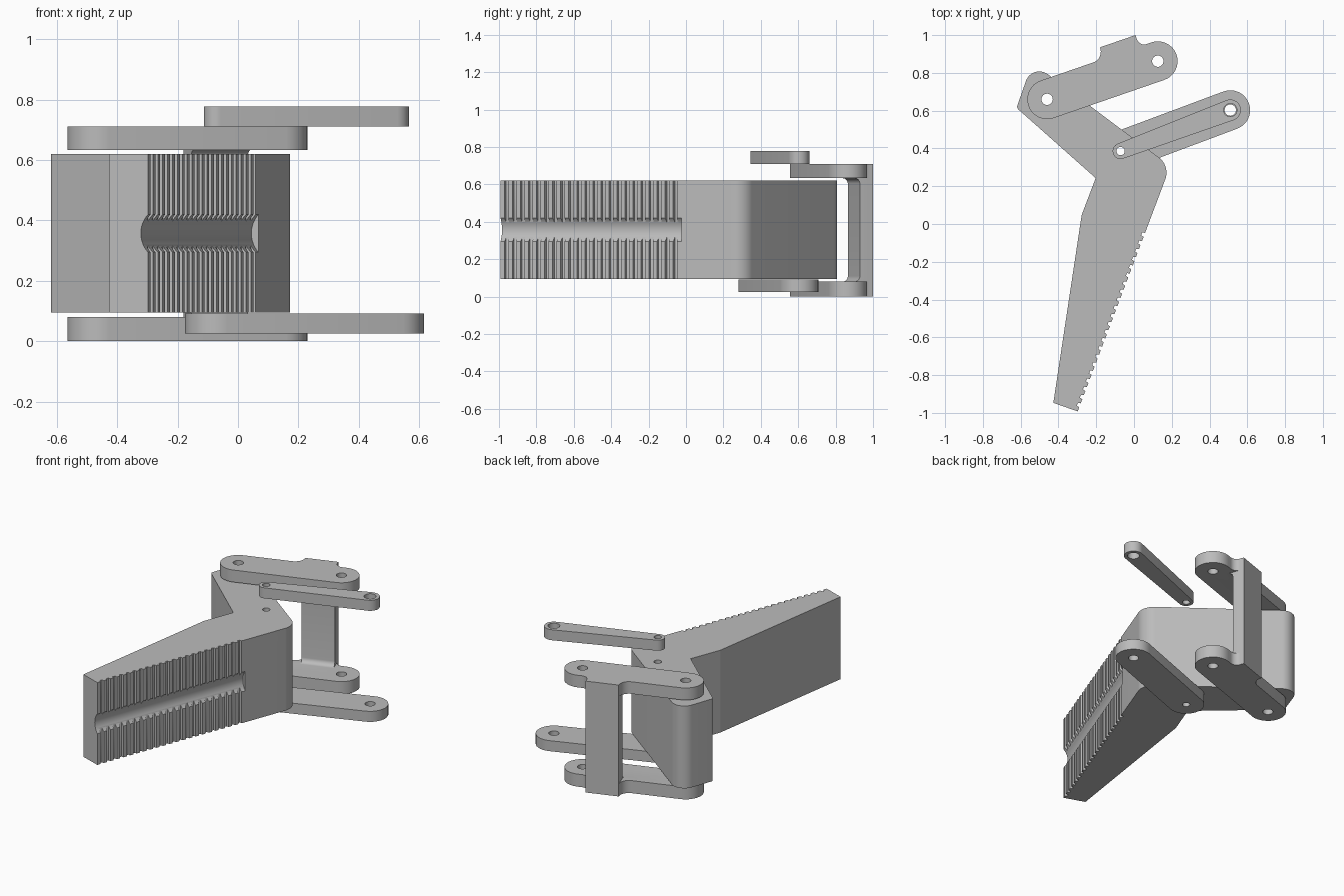
import bpy
import bmesh
from math import radians, cos, sin, asin, atan2, hypot, pi
from mathutils import Vector, Matrix

cube = bpy.data.objects.get("Cube")
if cube:
    bpy.data.objects.remove(cube)

grey = bpy.data.materials.new("plain grey")
grey.use_nodes = True
COLOUR = (0.5, 0.5, 0.5, 1)
grey.diffuse_color = COLOUR
grey.node_tree.nodes["Principled BSDF"].inputs["Base Color"].default_value = COLOUR


def arc(cx, cy, r, start, end, n=16):
    angles = [radians(start + (end - start) * i / n) for i in range(n + 1)]
    return [(cx + r * cos(a), cy + r * sin(a)) for a in angles]


def rounded(corners):
    """Outline from (x, y, corner radius) entries."""
    out = []
    for i, (x, y, r) in enumerate(corners):
        p = Vector((x, y))
        if not r:
            out.append(p)
            continue
        a = (Vector(corners[i - 1][:2]) - p).normalized()
        b = (Vector(corners[(i + 1) % len(corners)][:2]) - p).normalized()
        half = a.angle(b) / 2
        centre = p + (a + b).normalized() * r / sin(half)
        reach = r * cos(half) / sin(half)
        s, e = p + a * reach - centre, p + b * reach - centre
        for k in range(15):
            d = s.lerp(e, k / 14)
            out.append(centre + d.normalized() * r)
    return out


def prism(name, pts, z0, z1, matrix=Matrix()):
    bm = bmesh.new()
    face = bm.faces.new([bm.verts.new((p[0], p[1], z0)) for p in pts])
    grown = bmesh.ops.extrude_face_region(bm, geom=[face])["geom"]
    bmesh.ops.translate(bm, vec=(0, 0, z1 - z0),
                        verts=[v for v in grown if isinstance(v, bmesh.types.BMVert)])
    bm.transform(matrix)
    bmesh.ops.recalc_face_normals(bm, faces=bm.faces)
    mesh = bpy.data.meshes.new(name)
    bm.to_mesh(mesh)
    bm.free()
    mesh.materials.append(grey)
    ob = bpy.data.objects.new(name, mesh)
    bpy.context.collection.objects.link(ob)
    return ob


def combine(ob, others, operation):
    """Boolean the helpers into ob, then discard them."""
    for other in others:
        other.hide_render = True
        mod = ob.modifiers.new("combine", "BOOLEAN")
        mod.operation, mod.object, mod.solver = operation, other, "EXACT"
    graph = bpy.context.evaluated_depsgraph_get()
    mesh = bpy.data.meshes.new_from_object(ob.evaluated_get(graph))
    ob.modifiers.clear()
    ob.data = mesh
    for other in others:
        bpy.data.objects.remove(other)


def hole(centre, r):
    return prism("hole_cutter", arc(centre[0], centre[1], r, 0, 348.75, 31), -0.2, 1)


def smooth(ob):
    bpy.ops.object.select_all(action="DESELECT")
    ob.select_set(True)
    bpy.context.view_layer.objects.active = ob
    bpy.ops.object.shade_smooth_by_angle(angle=radians(30))


def along(start, end):
    """Local frame with x running from start to end."""
    turn = atan2(end[1] - start[1], end[0] - start[0])
    return Matrix.Translation((start[0], start[1], 0)) @ Matrix.Rotation(turn, 4, "Z")


# Pivot positions
KNUCKLE, COUPLER_END = (-0.46, 0.66), (0.126, 0.862)
PIVOT, ROCKER_END = (-0.071, 0.386), (0.51, 0.603)

# Handle body with a ribbed grip edge
tip = Vector((-0.298, -0.992))
face_dir = Vector((0.353, 0.935)).normalized()
inward = Vector((-face_dir.y, face_dir.x))
TEETH, GRIP, DEPTH = 22, 1.01, 0.015
pitch = GRIP / TEETH
ribs = []
for i in range(TEETH):
    for t, d in ((0.0, 0), (0.5, 0), (0.58, DEPTH), (0.92, DEPTH)):
        p = tip + face_dir * pitch * (i + t) + inward * d
        ribs.append((p.x, p.y, 0))
end = tip + face_dir * GRIP
outline = rounded(ribs + [
    (end.x, end.y, 0), (0.192, 0.307, 0.1), (-0.538, 0.854, 0.075),
    (-0.622, 0.615, 0.02), (-0.203, 0.243, 0), (-0.277, 0.048, 0.05),
    (-0.427, -0.947, 0)])
body = prism("handle_body", outline, 0.095, 0.62)

# Round channel along the grip
R, SINK, MID = 0.09, 0.025, 0.357
axis = tip - inward * (R - SINK)
frame = Matrix((
    (inward.x, 0, face_dir.x, axis.x),
    (inward.y, 0, face_dir.y, axis.y),
    (0, 1, 0, MID),
    (0, 0, 0, 1)))
channel = prism("channel_cutter", arc(0, 0, R, 0, 354.375, 63), -0.1, 1.035, frame)
combine(body, [channel, hole(KNUCKLE, 0.03), hole(PIVOT, 0.022)], "DIFFERENCE")
smooth(body)

# Coupler: two plates joined by a cross bar
length = hypot(COUPLER_END[0] - KNUCKLE[0], COUPLER_END[1] - KNUCKLE[1])
W, BACK, U0, U1 = 0.105, 0.169, 0.354, 0.553
plate = (arc(0, 0, W, 90, 270) + arc(length, 0, W, -90, 90)
         + arc(U1 + 0.04, W + 0.04, 0.04, -90, -180, 8)
         + [(U1, BACK), (U0, BACK)]
         + arc(U0 - 0.06, W + 0.06, 0.06, 0, -90, 10))
place = along(KNUCKLE, COUPLER_END)
coupler = prism("coupler_frame", plate, 0, 0.08, place)
top_plate = prism("top_plate", plate, 0.633, 0.71, place)
INNER, F = 0.095, 0.03
bar_profile = ([(BACK, 0.04), (BACK, 0.67), (INNER - F, 0.67)]
               + arc(INNER - F, 0.633 - F, F, 90, 0, 8)
               + arc(INNER - F, 0.08 + F, F, 0, -90, 8)
               + [(INNER - F, 0.04)])
# profile x -> across the plate, profile y -> up, depth -> along the plate
swap = Matrix(((0, 0, 1, 0), (1, 0, 0, 0), (0, 1, 0, 0), (0, 0, 0, 1)))
bar = prism("cross_bar", bar_profile, U0, U1, place @ swap)
combine(coupler, [bar, top_plate], "UNION")
combine(coupler, [hole(KNUCKLE, 0.03), hole(COUPLER_END, 0.03)], "DIFFERENCE")
smooth(coupler)

# Rocker links, wide below and slim above
span = hypot(ROCKER_END[0] - PIVOT[0], ROCKER_END[1] - PIVOT[1])
for name, r1, r2, z0, z1, bore in (
        ("lower_rocker", 0.105, 0.105, 0.025, 0.092, 0.03),
        ("upper_rocker", 0.042, 0.056, 0.71, 0.777, 0.035)):
    lean = 90 + asin((r2 - r1) / span) * 180 / pi
    shape = arc(0, 0, r1, lean, 360 - lean) + arc(span, 0, r2, -lean, lean)
    rocker = prism(name, shape, z0, z1, along(PIVOT, ROCKER_END))
    combine(rocker, [hole(PIVOT, 0.022), hole(ROCKER_END, bore)], "DIFFERENCE")
    smooth(rocker)
